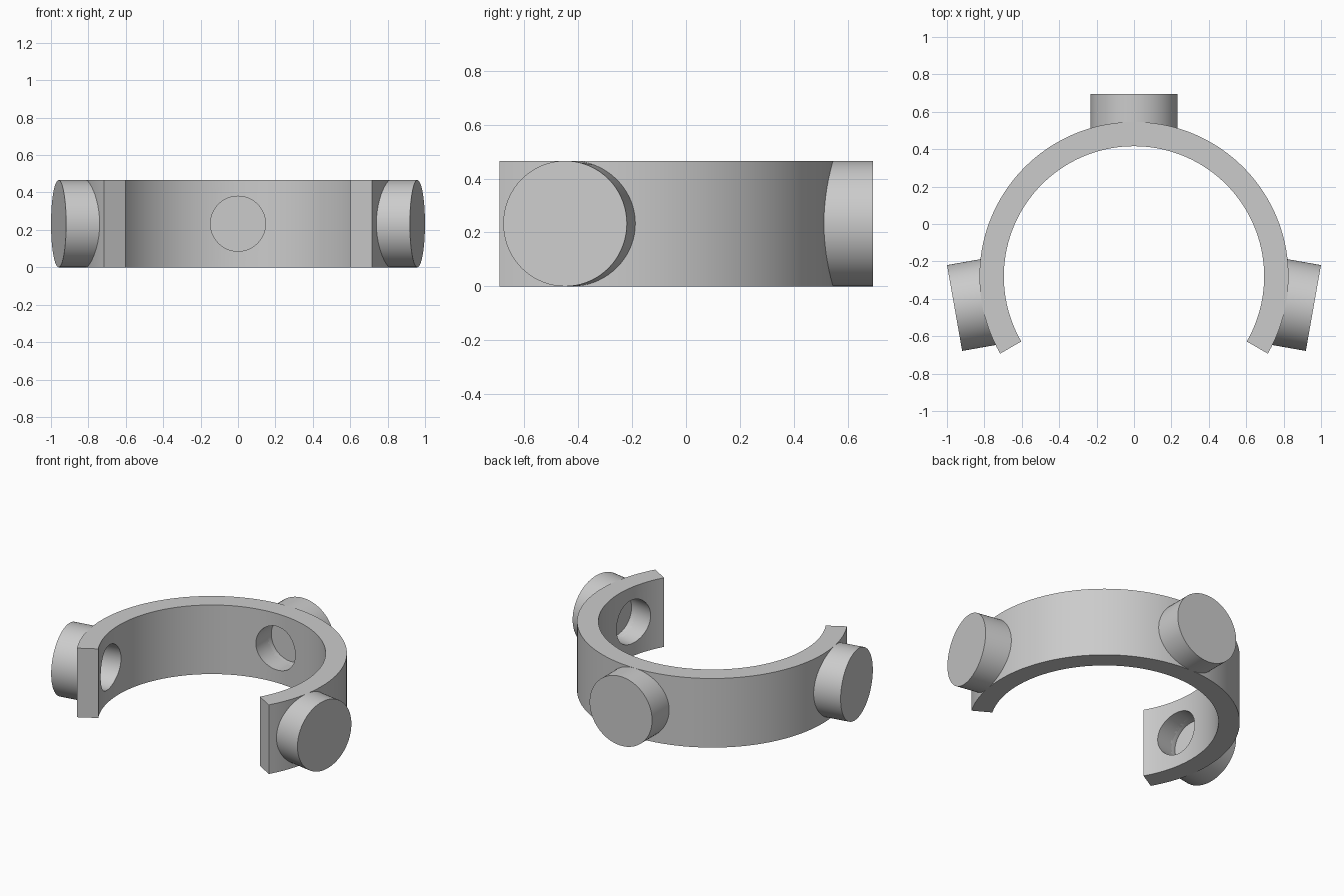
import bpy
import bmesh
from math import radians, cos, sin, pi
from mathutils import Matrix, Vector

cube = bpy.data.objects.get("Cube")
if cube:
    bpy.data.objects.remove(cube, do_unlink=True)

OUTER, INNER, HEIGHT = 0.826, 0.696, 0.466
CENTRE_Y = -0.28
BOSS_R, BOSS_END = HEIGHT / 2, 0.974
HOLE_R, HOLE_FLOOR = 0.147, 0.845
BOSSES = {"back_boss": 90, "left_boss": -10, "right_boss": 190}

grey = bpy.data.materials.new("plain grey")
grey.use_nodes = True
colour = (0.6, 0.6, 0.6, 1)
grey.diffuse_color = colour
grey.node_tree.nodes["Principled BSDF"].inputs["Base Color"].default_value = colour


def make_object(name, bm):
    bmesh.ops.remove_doubles(bm, verts=bm.verts, dist=1e-5)
    bmesh.ops.recalc_face_normals(bm, faces=bm.faces)
    mesh = bpy.data.meshes.new(name)
    bm.to_mesh(mesh)
    bm.free()
    mesh.materials.append(grey)
    obj = bpy.data.objects.new(name, mesh)
    bpy.context.collection.objects.link(obj)
    return obj


def select_only(obj):
    bpy.ops.object.select_all(action="DESELECT")
    obj.select_set(True)
    bpy.context.view_layer.objects.active = obj


def smooth(obj):
    select_only(obj)
    bpy.ops.object.shade_smooth_by_angle(angle=radians(30))


def lathe(name, profile, degrees):
    """Spin (radius, distance) points about z, then lay the axis outward from the ring."""
    bm = bmesh.new()
    verts = [bm.verts.new((r, 0, d)) for r, d in profile]
    edges = [bm.edges.new(pair) for pair in zip(verts, verts[1:])]
    bmesh.ops.spin(bm, geom=verts + edges, cent=(0, 0, 0), axis=(0, 0, 1),
                   angle=2 * pi, steps=72, use_merge=True)
    place = (Matrix.Translation((0, CENTRE_Y, HEIGHT / 2))
             @ Matrix.Rotation(radians(degrees), 4, "Z")
             @ Matrix.Rotation(pi / 2, 4, "Y"))
    bmesh.ops.transform(bm, matrix=place, verts=bm.verts)
    return make_object(name, bm)


# Open ring: a rectangular section swept through 240 degrees
bm = bmesh.new()
start = Vector((cos(radians(-30)), sin(radians(-30)), 0))
section = [(INNER, 0), (OUTER, 0), (OUTER, HEIGHT), (INNER, HEIGHT)]
corners = [bm.verts.new(start * r + Vector((0, CENTRE_Y, z))) for r, z in section]
first = bm.faces.new(corners)
swept = bmesh.ops.spin(bm, geom=[first], cent=(0, CENTRE_Y, 0), axis=(0, 0, 1),
                       angle=radians(240), steps=96)
ring = make_object("open_ring", bm)

# Round holes through the ring wall
for name, degrees in BOSSES.items():
    cutter = lathe("hole_cutter", [(0, 0.55), (HOLE_R, 0.55), (HOLE_R, 0.9), (0, 0.9)], degrees)
    cutter.hide_render = True
    cut = ring.modifiers.new("hole", "BOOLEAN")
    cut.operation = "DIFFERENCE"
    cut.solver = "EXACT"
    cut.object = cutter
    select_only(ring)
    bpy.ops.object.modifier_apply(modifier=cut.name)
    bpy.data.objects.remove(cutter, do_unlink=True)
smooth(ring)

# Round bosses with blind pockets that continue the holes
for name, degrees in BOSSES.items():
    profile = [(0, HOLE_FLOOR), (HOLE_R, HOLE_FLOOR), (HOLE_R, 0.8), (0.16, 0.76),
               (BOSS_R, 0.76), (BOSS_R, BOSS_END), (0, BOSS_END)]
    smooth(lathe(name, profile, degrees))
